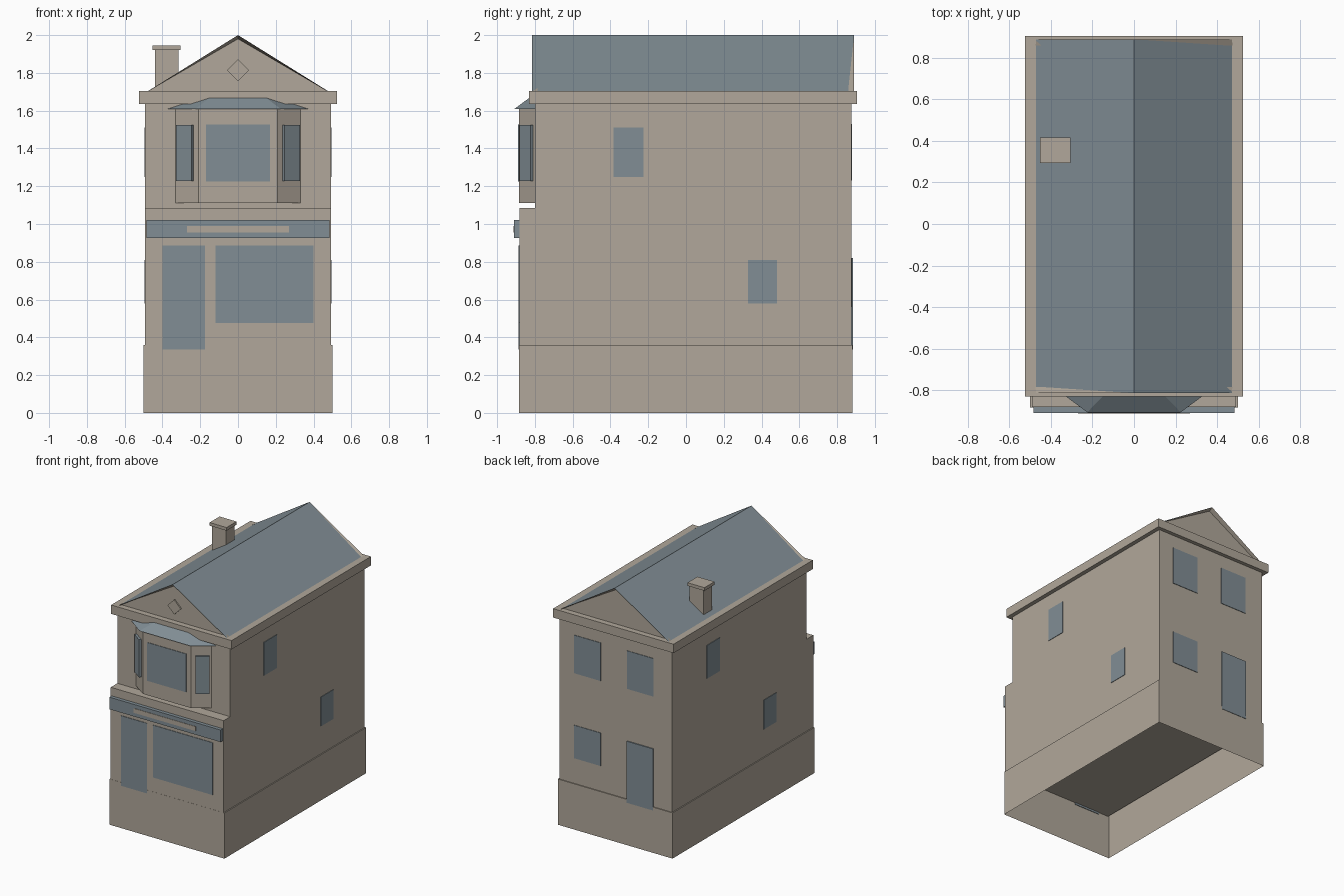
import bpy, bmesh
from math import atan2, pi
from mathutils import Vector

old = bpy.data.objects.get("Cube")
if old:
    bpy.data.objects.remove(old, do_unlink=True)


def material(name, rgb):
    m = bpy.data.materials.new(name)
    m.use_nodes = True
    m.diffuse_color = (*rgb, 1)
    m.node_tree.nodes["Principled BSDF"].inputs["Base Color"].default_value = (*rgb, 1)
    return m


STONE = material("warm_stone", (0.44, 0.39, 0.325))
SLATE = material("slate_blue", (0.22, 0.27, 0.30))


def finish(name, bm, *mats):
    bmesh.ops.recalc_face_normals(bm, faces=bm.faces)
    mesh = bpy.data.meshes.new(name)
    bm.to_mesh(mesh)
    bm.free()
    for m in mats:
        mesh.materials.append(m)
    ob = bpy.data.objects.new(name, mesh)
    bpy.context.collection.objects.link(ob)
    return ob


def box(name, xs, ys, zs, mat, open_bottom=False):
    bm = bmesh.new()
    bmesh.ops.create_cube(bm, size=1)
    for v in bm.verts:
        v.co = [r[0] if c < 0 else r[1] for c, r in zip(v.co, (xs, ys, zs))]
    if open_bottom:
        low = [f for f in bm.faces if f.calc_center_median().z < zs[0] + 1e-4]
        bmesh.ops.delete(bm, geom=low, context='FACES')
    return finish(name, bm, mat)


def prism_mesh(points, offset):
    """Extrude a closed profile of 3D points along an offset."""
    bm = bmesh.new()
    face = bm.faces.new([bm.verts.new(p) for p in points])
    ext = bmesh.ops.extrude_face_region(bm, geom=[face], use_keep_orig=True)
    moved = [g for g in ext["geom"] if isinstance(g, bmesh.types.BMVert)]
    bmesh.ops.translate(bm, verts=moved, vec=offset)
    bmesh.ops.recalc_face_normals(bm, faces=bm.faces)
    return bm


W = 0.492          # half width of the walls
FRONT = -0.882     # shop front
UPPER = -0.80      # upper storey front
BACK = 0.875

# Walls, stepped back above the shop, on an open plinth
profile = [(FRONT, 0.35), (BACK, 0.35), (BACK, 1.66), (UPPER, 1.66),
           (UPPER, 1.085), (FRONT, 1.085)]
finish("walls", prism_mesh([(-W, y, z) for y, z in profile], (2 * W, 0, 0)), STONE)
box("plinth", (-0.5, 0.5), (FRONT - 0.001, 0.882), (0, 0.36), STONE, open_bottom=True)
box("cornice", (-0.525, 0.525), (-0.83, 0.905), (1.635, 1.705), STONE)

# Roof with recessed stone gables and slate slopes
bm = prism_mesh([(-0.48, -0.815, 1.70), (0.48, -0.815, 1.70), (0, -0.815, 2.0)],
                (0, 1.705, 0))
ends = [f for f in bm.faces if abs(f.normal.y) > 0.9]
bmesh.ops.inset_individual(bm, faces=ends, thickness=0.02)
for f in ends:
    inward = -f.normal.copy()
    for v in f.verts:
        v.co += inward * 0.03
        if v.co.z < 1.8:
            v.co.z = 1.702
            v.co.x *= 1.04
bm.normal_update()
for f in bm.faces:
    f.material_index = int(f.normal.z > 0.5 and abs(f.normal.x) > 0.3
                           and f.calc_area() > 0.5)
finish("roof", bm, STONE, SLATE)

# Diamond ornament
c, r = 1.815, 0.058
finish("gable_diamond", prism_mesh(
    [(-r, -0.795, c), (0, -0.795, c - r), (r, -0.795, c), (0, -0.795, c + r)],
    (0, 0.02, 0)), STONE)

# Chimney
box("chimney_stack", (-0.44, -0.315), (0.302, 0.408), (1.70, 1.925), STONE)
box("chimney_cap", (-0.453, -0.305), (0.293, 0.417), (1.92, 1.945), STONE)

# Bay window
bay = [(-0.33, UPPER), (-0.21, -0.885), (0.21, -0.885), (0.33, UPPER)]
finish("bay", prism_mesh([(x, y, 1.11) for x, y in bay], (0, 0, 0.5)), STONE)

# Hipped bay roof
bm = bmesh.new()
base = [bm.verts.new((x, y, 1.61)) for x, y in
        [(-0.37, UPPER), (-0.225, -0.907), (0.225, -0.907), (0.37, UPPER)]]
top = [bm.verts.new((x, UPPER, 1.69)) for x in (-0.12, 0.12)]
bm.faces.new(base)
bm.faces.new((base[0], base[1], top[0]))
bm.faces.new((base[1], base[2], top[1], top[0]))
bm.faces.new((base[2], base[3], top[1]))
bm.faces.new((base[3], base[0], top[0], top[1]))
finish("bay_roof", bm, SLATE)

# Angled side panes of the bay
for side, s in (("left", 1), ("right", -1)):
    a, b = Vector((s * 0.327, -0.823, 1.228)), Vector((s * 0.247, -0.881, 1.228))
    inward = Vector((-s * 0.58, 0.81, 0)) * 0.025
    finish(f"bay_{side}_pane", prism_mesh(
        [a, b, b + inward, a + inward], (0, 0, 0.297)), SLATE)

# Shop sign with a plain pale strip
box("sign_board", (-0.485, 0.485), (-0.91, FRONT), (0.925, 1.02), SLATE)
box("sign_strip", (-0.27, 0.27), (-0.913, -0.909), (0.955, 0.99), STONE)

# Flat panes and doors: name, x range, wall y, z range
T = 0.004
for name, xs, y, zs in (
        ("bay_front_pane", (-0.17, 0.17), -0.885, (1.225, 1.527)),
        ("front_door", (-0.4, -0.175), FRONT, (0.335, 0.887)),
        ("shop_window", (-0.12, 0.4), FRONT, (0.475, 0.887)),
        ("back_upper_left_window", (0.13, 0.36), BACK, (1.23, 1.53)),
        ("back_upper_right_window", (-0.33, -0.1), BACK, (1.23, 1.53)),
        ("back_lower_window", (0.13, 0.36), BACK, (0.56, 0.82)),
        ("back_door", (-0.33, -0.1), BACK + 0.006, (0.335, 0.82))):
    box(name, xs, (y - T, y + T), zs, SLATE)

# Side panes, mirrored front to back on the opposite wall
for side, s, hi, lo in (("left", 1, -0.305, 0.405), ("right", -1, 0.365, -0.34)):
    xs = (s * W - T, s * W + T)
    box(f"{side}_upper_window", xs, (hi - 0.08, hi + 0.08), (1.25, 1.512), SLATE)
    box(f"{side}_lower_window", xs, (lo - 0.078, lo + 0.078), (0.58, 0.81), SLATE)
